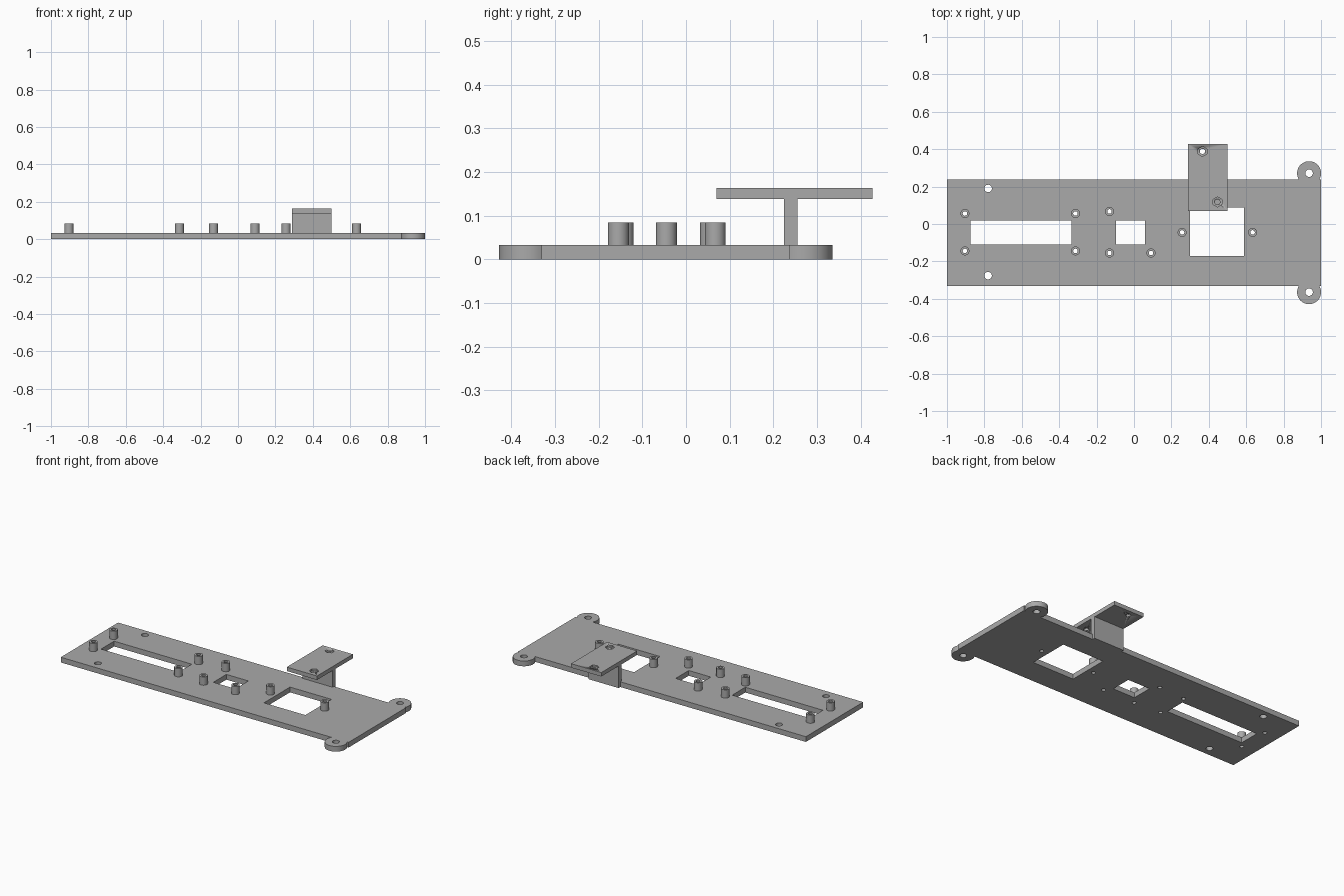
import bpy, bmesh
from math import sin, cos, asin, pi, tau

if "Cube" in bpy.data.objects:
    bpy.data.objects.remove(bpy.data.objects["Cube"], do_unlink=True)

grey = bpy.data.materials.new("plain_grey")
grey.use_nodes = True
grey.diffuse_color = (0.4, 0.4, 0.4, 1)
grey.node_tree.nodes["Principled BSDF"].inputs["Base Color"].default_value = (0.4, 0.4, 0.4, 1)


def arc(x, y, r, a0, a1, n):
    return [(x + r * cos(a0 + (a1 - a0) * i / n), y + r * sin(a0 + (a1 - a0) * i / n))
            for i in range(n + 1)]


def circle(x, y, r, n=32, turn=0):
    return arc(x, y, r, turn, turn + tau, n)[:-1]


def rect(x0, x1, y0, y1):
    return [(x0, y0), (x1, y0), (x1, y1), (x0, y1)]


def prism(name, loops, low, high, axis="z"):
    """Extrude an outline with holes, along z (points are x, y) or x (points are y, z)."""
    bm = bmesh.new()
    edges = []
    for loop in loops:
        vs = [bm.verts.new((a, b, low) if axis == "z" else (low, a, b)) for a, b in loop]
        edges += [bm.edges.new((vs[i - 1], vs[i])) for i in range(len(vs))]
    bmesh.ops.triangle_fill(bm, use_beauty=True, edges=edges)
    top = bmesh.ops.extrude_face_region(bm, geom=bm.faces[:])["geom"]
    step = (0, 0, high - low) if axis == "z" else (high - low, 0, 0)
    bmesh.ops.translate(bm, verts=[v for v in top if isinstance(v, bmesh.types.BMVert)], vec=step)
    bmesh.ops.recalc_face_normals(bm, faces=bm.faces[:])
    mesh = bpy.data.meshes.new(name)
    bm.to_mesh(mesh)
    bm.free()
    mesh.materials.append(grey)
    ob = bpy.data.objects.new(name, mesh)
    bpy.context.collection.objects.link(ob)
    bpy.ops.object.select_all(action="DESELECT")
    ob.select_set(True)
    bpy.context.view_layer.objects.active = ob
    bpy.ops.object.shade_smooth_by_angle(angle=pi / 6)
    return ob


THICK = 0.033
MID, HALF = -0.0465, 0.2845            # plate centre line and half width
LUG_X, LUG_OFF, LUG_R = 0.936, 0.318, 0.064
BORE = 0.012
posts = [(x, y) for x in (-0.904, -0.313) for y in (0.056, -0.144)]
posts += [(-0.131, 0.067), (-0.131, -0.155), (0.091, -0.155), (0.257, -0.045), (0.634, -0.045)]

# base plate outline with a round lug at each corner of the +x end
dip = asin((LUG_OFF - HALF) / LUG_R)
outline = [(-1, MID + HALF), (-1, MID - HALF)]
outline += arc(LUG_X, MID - LUG_OFF, LUG_R, pi - dip, tau + dip, 36)
outline += [(1, MID - HALF), (1, MID + HALF)]
outline += arc(LUG_X, MID + LUG_OFF, LUG_R, -dip, pi + dip, 36)

# windows, mounting holes and post bores
windows = [rect(-0.875, -0.335, -0.11, 0.02), rect(-0.095, 0.058, -0.11, 0.02),
           rect(0.30, 0.588, -0.171, 0.088)]
holes = [circle(LUG_X, MID + s * LUG_OFF, 0.02) for s in (-1, 1)]
holes += [circle(-0.78, y, 0.02) for y in (-0.276, 0.19)]
holes += [circle(x, y, BORE) for x, y in posts]
prism("base_plate", [outline] + windows + holes, 0, THICK)

# hollow standoff posts
for x, y in posts:
    prism("standoff", [circle(x, y, 0.024), circle(x, y, BORE)], THICK, 0.085)

# T-shaped bracket on the back edge
tee = [(0.225, THICK), (0.238, THICK), (0.238, 0), (0.255, 0), (0.255, 0.138),
       (0.427, 0.138), (0.427, 0.163), (0.07, 0.163), (0.07, 0.138), (0.225, 0.138)]
bracket = prism("tee_bracket", [tee], 0.29, 0.50, "x")

# screw holes with hexagonal nut pockets in the bracket top
for x, y in ((0.366, 0.388), (0.446, 0.118)):
    for name, loop, low in (("screw_cutter", circle(x, y, 0.014), 0.12),
                            ("nut_cutter", circle(x, y, 0.027, 6, pi / 6), 0.152)):
        cutter = prism(name, [loop], low, 0.2)
        cutter.hide_render = True
        cutter.hide_set(True)
        cut = bracket.modifiers.new(name, "BOOLEAN")
        cut.operation, cut.solver, cut.object = "DIFFERENCE", "EXACT", cutter
